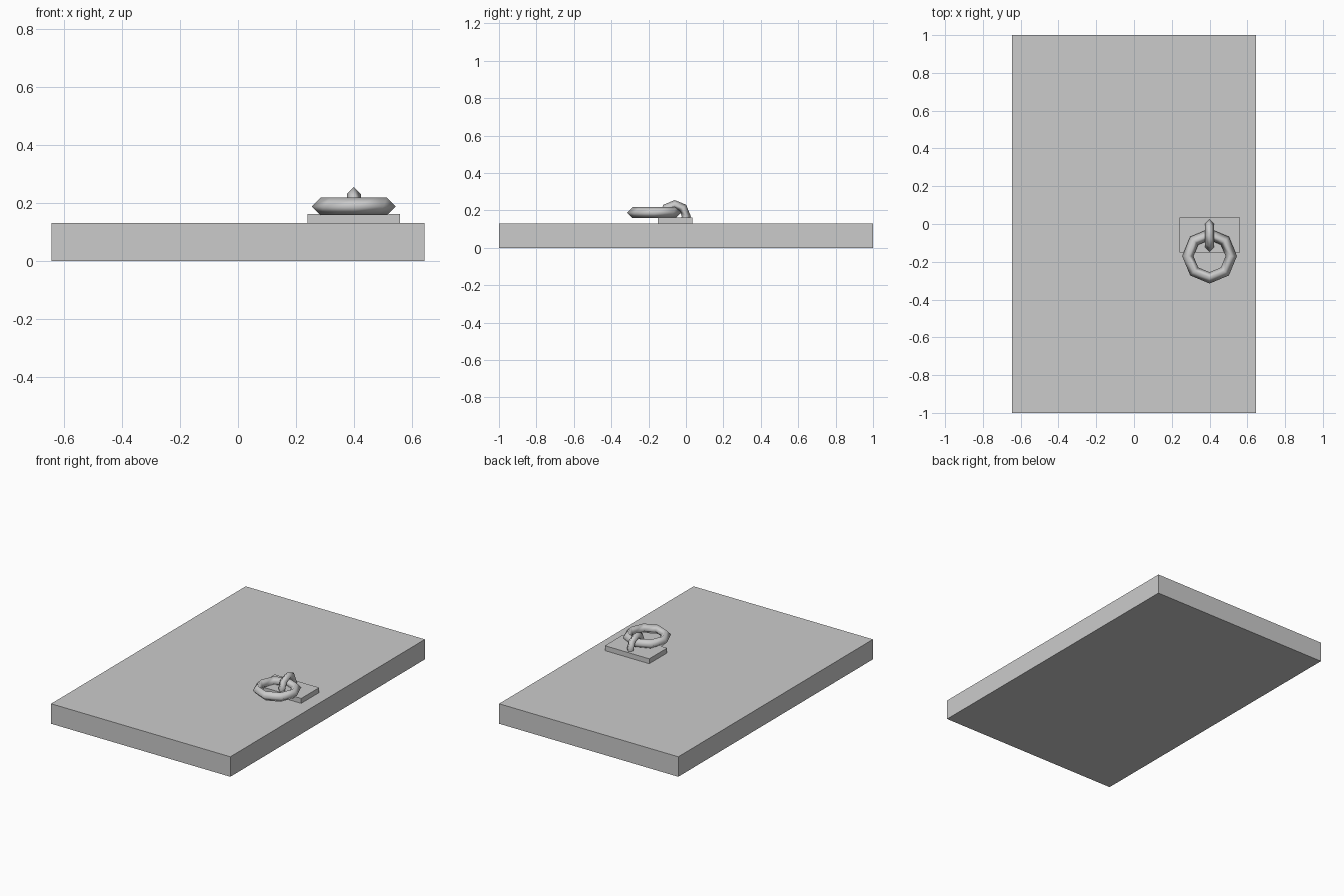
import bpy
from math import pi

cube = bpy.data.objects.get("Cube")
if cube:
    bpy.data.objects.remove(cube, do_unlink=True)

# One plain grey for every part
grey = bpy.data.materials.new("plain grey")
grey.use_nodes = True
GREY = (0.6, 0.6, 0.6, 1)
grey.diffuse_color = GREY
grey.node_tree.nodes["Principled BSDF"].inputs["Base Color"].default_value = GREY


def finish(name):
    obj = bpy.context.object
    obj.name = name
    obj.data.materials.append(grey)
    return obj


def box(name, low, high):
    centre = [(a + b) / 2 for a, b in zip(low, high)]
    bpy.ops.mesh.primitive_cube_add(size=1, location=centre)
    obj = finish(name)
    obj.scale = [b - a for a, b in zip(low, high)]
    bpy.ops.object.transform_apply(location=False, rotation=False, scale=True)


def ring(name, centre, radius, thickness, rotation=(0, 0, 0)):
    bpy.ops.mesh.primitive_torus_add(
        major_segments=8, minor_segments=4, major_radius=radius,
        minor_radius=thickness, location=centre, rotation=rotation)
    finish(name)
    bpy.ops.object.shade_smooth()


# Door lying flat, with the handle's backing plate on it
box("door_slab", (-0.645, -1, 0), (0.645, 1, 0.13))
box("handle_plate", (0.24, -0.15, 0.128), (0.56, 0.035, 0.162))

# Pull ring resting in an upright staple whose lower half is sunk in the slab
ring("pull_ring", (0.4, -0.17, 0.188), 0.115, 0.03)
ring("ring_staple", (0.4, -0.06, 0.169), 0.062, 0.024, (0, pi / 2, 0))
